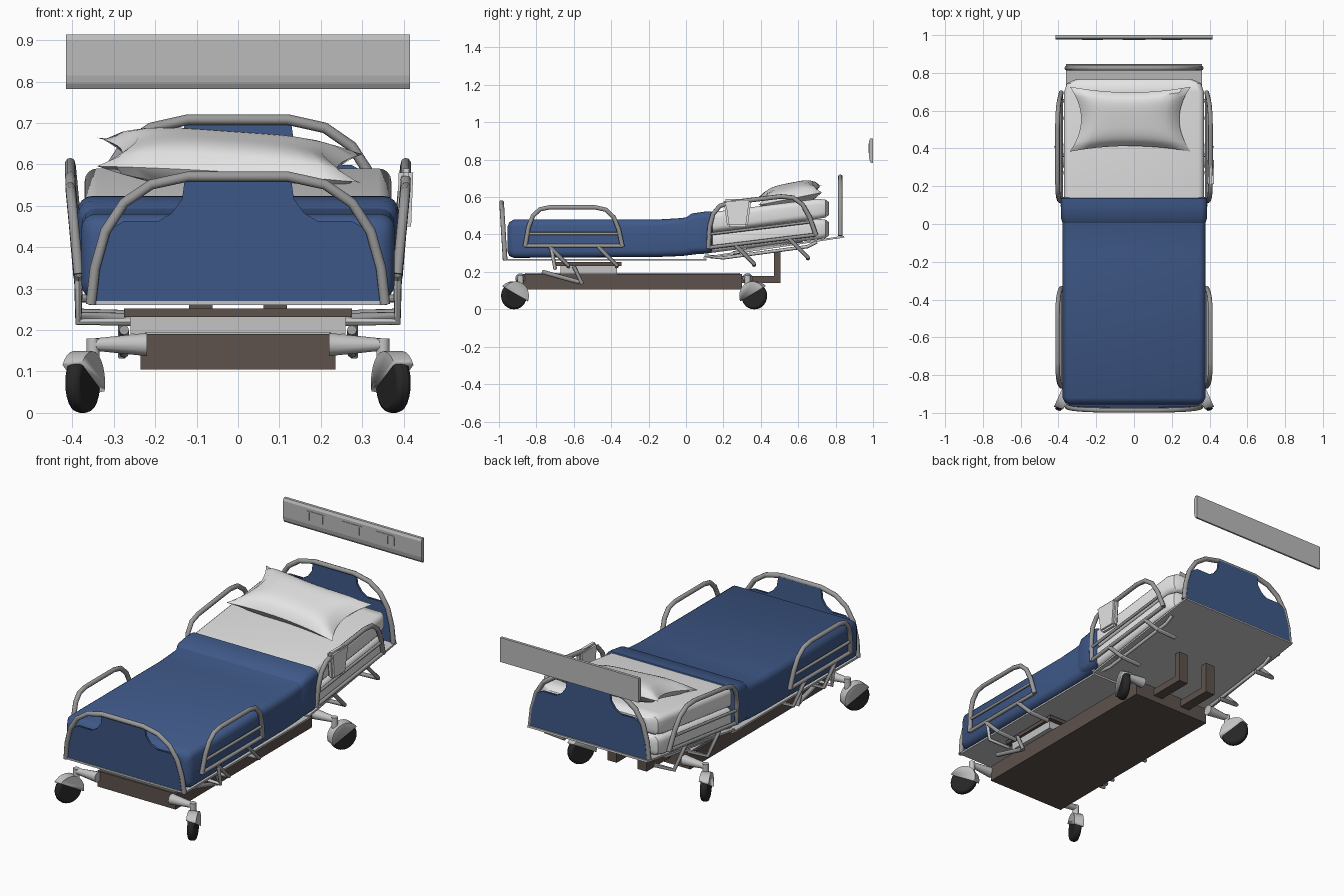
import bpy, bmesh, math
from mathutils import Vector, Matrix

cube = bpy.data.objects.get("Cube")
if cube:
    bpy.data.objects.remove(cube)


def material(name, r, g, b):
    m = bpy.data.materials.new(name)
    m.use_nodes = True
    m.diffuse_color = (r, g, b, 1)
    m.node_tree.nodes["Principled BSDF"].inputs["Base Color"].default_value = (r, g, b, 1)
    return m


BLUE = material("blanket blue", .05, .1, .25)
WHITE = material("linen white", .78, .78, .78)
METAL = material("rail grey", .32, .32, .32)
LIGHT = material("frame light grey", .55, .55, .55)
PANEL = material("wall panel grey", .5, .5, .5)
BROWN = material("base brown", .11, .085, .075)
BLACK = material("tyre black", .02, .02, .02)


def finish(name, bm, mat, smooth=True):
    bmesh.ops.recalc_face_normals(bm, faces=bm.faces)
    me = bpy.data.meshes.new(name)
    bm.to_mesh(me)
    bm.free()
    me.materials.append(mat)
    ob = bpy.data.objects.new(name, me)
    bpy.context.collection.objects.link(ob)
    if smooth:
        bpy.ops.object.select_all(action='DESELECT')
        bpy.context.view_layer.objects.active = ob
        ob.select_set(True)
        bpy.ops.object.shade_smooth_by_angle(angle=math.radians(40))
    return ob


def box(name, mat, x, y, z, tilt=0):
    """Box from (min, max) ranges, tilted about its centre on the x axis."""
    bm = bmesh.new()
    mid = Vector([(a + b) / 2 for a, b in (x, y, z)])
    size = [b - a for a, b in (x, y, z)]
    mtx = Matrix.Translation(mid) @ Matrix.Rotation(tilt, 4, 'X') @ Matrix.Diagonal((*size, 1))
    bmesh.ops.create_cube(bm, size=1, matrix=mtx)
    return finish(name, bm, mat, False)


def cone(name, mat, a, b, r1, r2=None, sides=12):
    a, b = Vector(a), Vector(b)
    bm = bmesh.new()
    turn = (b - a).to_track_quat('Z', 'Y').to_matrix().to_4x4()
    bmesh.ops.create_cone(bm, cap_ends=True, segments=sides, radius1=r1,
                          radius2=r1 if r2 is None else r2, depth=(b - a).length,
                          matrix=Matrix.Translation((a + b) / 2) @ turn)
    return finish(name, bm, mat)


def tube(name, mat, pts, r):
    cu = bpy.data.curves.new(name, 'CURVE')
    cu.dimensions = '3D'
    cu.bevel_depth, cu.bevel_resolution, cu.use_fill_caps = r, 2, True
    sp = cu.splines.new('POLY')
    sp.points.add(len(pts) - 1)
    for p, co in zip(sp.points, pts):
        p.co = (*co, 1)
    ob = bpy.data.objects.new(name, cu)
    bpy.context.collection.objects.link(ob)
    cu.materials.append(mat)
    bpy.ops.object.select_all(action='DESELECT')
    bpy.context.view_layer.objects.active = ob
    ob.select_set(True)
    bpy.ops.object.convert(target='MESH')
    bpy.ops.object.shade_smooth_by_angle(angle=math.radians(50))


def loft(name, mat, stations, r=.035):
    """Rounded-box rings, each given as (y, bottom, top, half width)."""
    bm = bmesh.new()
    rings = []
    for y, lo, hi, w in stations:
        c = min(r, (hi - lo) / 2.1)
        ring = []
        for k, (sx, sz) in enumerate(((1, 1), (-1, 1), (-1, -1), (1, -1))):
            for j in range(5):
                a = math.radians(90 * k + 22.5 * j)
                zc = hi - c if sz > 0 else lo + c
                ring.append(bm.verts.new((sx * (w - c) + c * math.cos(a), y, zc + c * math.sin(a))))
        rings.append(ring)
    n = len(rings[0])
    for a, b in zip(rings, rings[1:]):
        for i in range(n):
            bm.faces.new((a[i], a[(i + 1) % n], b[(i + 1) % n], b[i]))
    bm.faces.new(rings[0])
    bm.faces.new(rings[-1])
    return finish(name, bm, mat)


# Bedding: blanket, folded cuff, two-layer raised mattress
loft("blanket", BLUE, [(-.955, .31, .44, .345), (-.945, .285, .465, .365), (-.92, .275, .48, .378),
                       (-.15, .28, .48, .378), (-.02, .285, .488, .378), (.06, .295, .505, .378),
                       (.125, .3, .515, .378)])
loft("blanket_cuff", BLUE, [(.0, .3, .49, .376), (.03, .298, .512, .386), (.1, .3, .522, .388),
                            (.135, .305, .524, .386), (.142, .315, .515, .376)])
for layer, lo, hi in (("lower_mattress", .295, .405), ("upper_mattress", .405, .512)):
    loft(layer, WHITE, [(y, lo + d + s * .1, hi + d - s * .1, .37 - s * .3)
                        for y, d, s in ((.08, 0, 0), (.7, .078, 0), (.745, .08, .05), (.765, .08, .2))], .03)

# Pillow: pinched cushion grid, leaning against the headboard
bm = bmesh.new()
N = 14
for side in (1, -1):
    bmesh.ops.create_grid(bm, x_segments=N, y_segments=N, size=1,
                          matrix=Matrix.Translation((0, 0, side * .5)))
for v in bm.verts:
    u, w, side = v.co.x, v.co.y, 1 if v.co.z > 0 else -1
    puff = max(0, (1 - u ** 4) * (1 - w ** 4)) ** .6 * .058
    x = u * (.32 - .06 * (1 - w * w)) - .02
    y = w * (.172 - .03 * (1 - u * u))
    v.co = (x, .555 + y, .61 + .2 * y - .02 * u + side * puff)
bmesh.ops.remove_doubles(bm, verts=bm.verts, dist=.0005)
finish("pillow", bm, WHITE)

# Deck plates and lifting frame below the head section
box("foot_deck", LIGHT, (-.36, .36), (-.97, .11), (.26, .27))
box("head_deck", LIGHT, (-.36, .36), (.09, .85), (.327, .337), .149)
for s in (1, -1):
    tube("head_frame_bar", LIGHT, [(s * .33, .1, .285), (s * .33, .2, .275), (s * .33, .65, .335), (s * .33, .7, .36)], .009)
    tube("head_frame_lower_bar", METAL, [(s * .345, .25, .3), (s * .345, .62, .37)], .01)


# End boards: arched tube with a shaped panel leaving two hand holes
def end_board(name, y, z0, lean, scale):
    place = lambda x, z: (x, y + lean * z, z0 + z * scale)
    half = [(.355, 0), (.345, .09), (.32, .18), (.275, .25), (.21, .295), (.12, .315)]
    arch = [place(-x, z) for x, z in half] + [place(x, z) for x, z in reversed(half)]
    tube(name + "_tube", METAL, arch, .013)
    edge = [(.35, 0), (.34, .09), (.31, .185), (.275, .205), (.2, .2), (.16, .225), (.135, .26), (.128, .312)]
    bm = bmesh.new()
    left = [bm.verts.new(place(-x, z)) for x, z in edge]
    right = [bm.verts.new(place(x, z)) for x, z in edge]
    for i in range(len(edge) - 1):
        bm.faces.new((left[i], right[i], right[i + 1], left[i + 1]))
    res = bmesh.ops.extrude_face_region(bm, geom=bm.faces[:])
    bmesh.ops.translate(bm, vec=(0, .012, 0), verts=[g for g in res["geom"] if isinstance(g, bmesh.types.BMVert)])
    finish(name + "_panel", bm, BLUE)


end_board("footboard", -.967, .262, -.06, .98)
end_board("headboard", .825, .393, 0, 1)


# Side rails: arch, two cross bars and pivoting arms
def side_rail(name, s, y0, z0, length, height, tilt):
    def place(u, v):
        a, b = u * length, v * height
        return (s * (.385 + .02 * v), y0 + a * math.cos(tilt) - b * math.sin(tilt),
                z0 + a * math.sin(tilt) + b * math.cos(tilt))
    arch = [(0, 0), (.035, .5), (.08, .78), (.15, .95), (.25, 1), (.72, 1), (.83, .94), (.91, .75), (.96, .45), (1, 0)]
    tube(name + "_arch", METAL, [place(*p) for p in arch], .0125)
    tube(name + "_bottom_bar", METAL, [place(0, .02), place(1, .02)], .01)
    tube(name + "_middle_bar", METAL, [place(.03, .33), place(.97, .33)], .008)
    for u in (.25, .75):
        x, y, z = place(u, 0)
        tube(name + "_arm", METAL, [(x, y, z), (x, y + .1, z - .1), (s * .27, y + .1, z - .105)], .011)


for s in (1, -1):
    side_rail("foot_rail", s, -.86, .335, .52, .21, 0)
    side_rail("head_rail", s, .12, .325, .58, .23, .12)
    # Brake levers on the base
    tube("brake_lever", METAL, [(s * .275, -.77, .2), (s * .275, -.57, .145)], .012)
    tube("lever_link", METAL, [(s * .28, -.6, .23), (s * .28, -.555, .135)], .01)
    tube("rail_support", LIGHT, [(s * .26, -.7, .22), (s * .385, -.7, .22), (s * .385, -.72, .33)], .01)

# Base: chassis, lift plate and rear lift posts
box("chassis", BROWN, (-.235, .235), (-.87, .3), (.105, .19))
box("chassis_top", LIGHT, (-.225, .225), (-.86, .29), (.19, .195))
box("lift_block", LIGHT, (-.26, .26), (-.67, -.37), (.19, .235))
box("lift_plate", BROWN, (-.275, .275), (-.7, -.345), (.232, .252))
for s in (1, -1):
    box("lift_foot", BROWN, (s * .09 - .028, s * .09 + .028), (.29, .505), (.14, .178))
    box("lift_post", BROWN, (s * .09 - .028, s * .09 + .028), (.47, .505), (.14, .31))

# Casters: tapered arm, stem, tyre and hood, toed outwards
for sx in (1, -1):
    for sy, y in ((-1, -.92), (1, .365)):
        ya = y - sy * .035
        centre = Vector((sx * .375, y, .072))
        axle = Matrix.Rotation(-sx * sy * math.radians(24), 3, 'Z') @ Vector((1, 0, 0))
        cone("caster_arm", LIGHT, (sx * .22, ya, .165), (sx * .355, ya, .165), .028, .014)
        cone("caster_stem", LIGHT, (sx * .35, ya, .11), (sx * .35, ya, .18), .016)
        tyre = cone("tyre", BLACK, centre - axle * .019, centre + axle * .019, .072, sides=24)
        bev = tyre.modifiers.new("round", 'BEVEL')
        bev.width, bev.segments = .012, 2
        hood = cone("caster_hood", LIGHT, centre - axle * .025, centre + axle * .025, .077, sides=24)
        bm = bmesh.new()
        bm.from_mesh(hood.data)
        bmesh.ops.bisect_plane(bm, geom=bm.verts[:] + bm.edges[:] + bm.faces[:], dist=1e-5,
                               plane_co=centre + Vector((0, 0, .015)), plane_no=(0, -sy * .6, 1), clear_outer=False, clear_inner=True)
        bmesh.ops.holes_fill(bm, edges=[e for e in bm.edges if e.is_boundary])
        bm.to_mesh(hood.data)
        bm.free()

# Hand control hooked on the left head rail
bm = bmesh.new()
bmesh.ops.create_cube(bm, size=1, matrix=Matrix.Translation((.4, .275, .515)) @ Matrix.Diagonal((.035, .15, .15, 1)))
for v in bm.verts:
    if v.co.z < .5:
        v.co.y = .275 + (v.co.y - .275) * .72
    else:
        v.co.x += .006
bmesh.ops.bevel(bm, geom=bm.edges[:], offset=.01, segments=2, affect='EDGES')
finish("hand_control", bm, WHITE)

# Wall panel: extruded profile with a sloped lower lip, and raised sockets
bm = bmesh.new()
profile = [(1, .782), (1, .914), (.985, .914), (.978, .9), (.978, .815), (.982, .795), (.99, .782)]
face = bm.faces.new([bm.verts.new((-.415, y, z)) for y, z in profile])
res = bmesh.ops.extrude_face_region(bm, geom=[face])
bmesh.ops.translate(bm, vec=(.83, 0, 0), verts=[g for g in res["geom"] if isinstance(g, bmesh.types.BMVert)])
finish("wall_panel", bm, PANEL, False)
for x in (-.26, -.22, -.18, .17, .21, .25, .04):
    box("socket_slot", PANEL, (x - .004, x + .004), (.975, .979), (.835, .88))
for x, w in ((-.22, .055), (0, .06), (.2, .055)):
    box("socket_rail", PANEL, (x - w, x + w), (.975, .979), (.88, .886))
